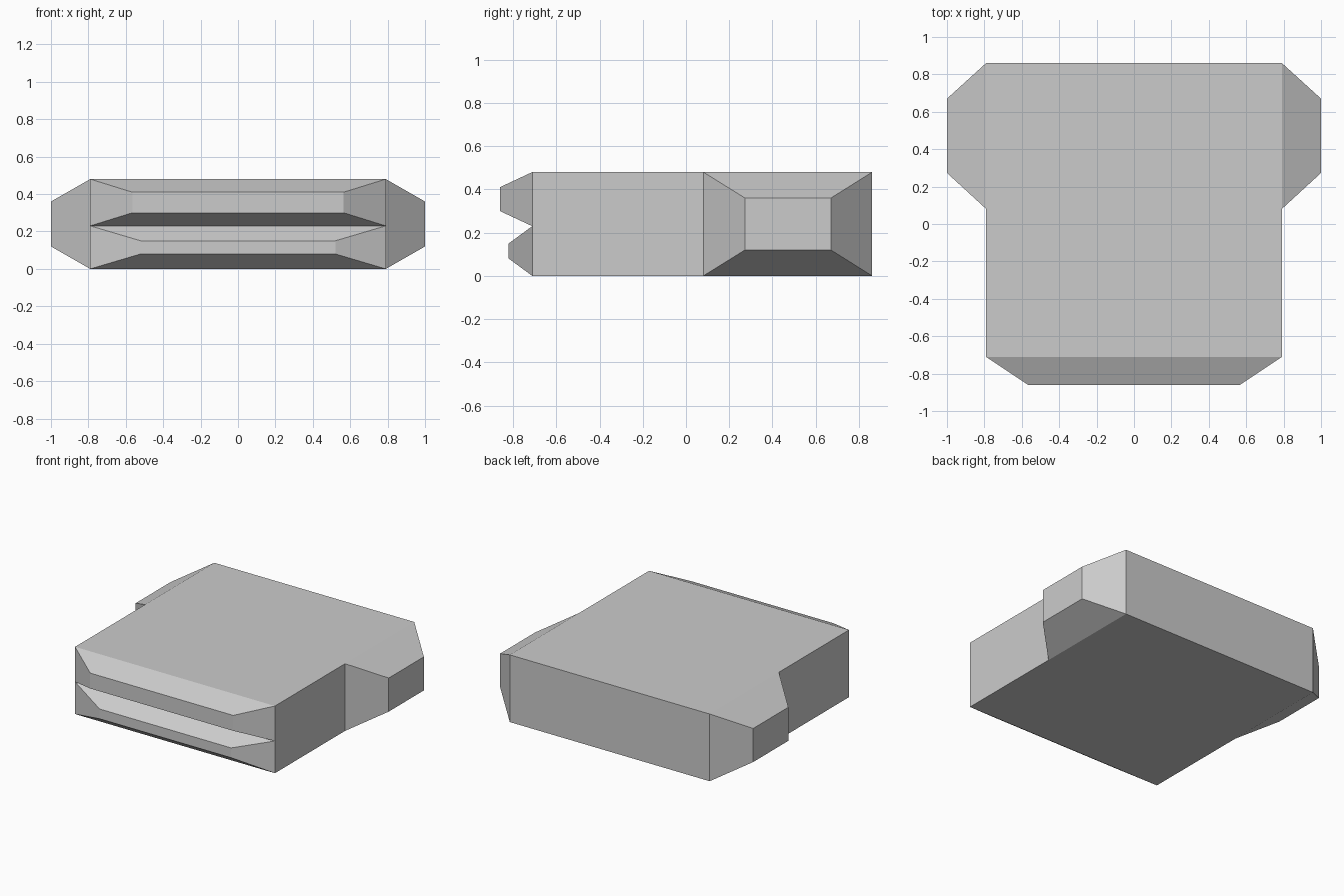
import bpy, bmesh
from mathutils import Vector

if "Cube" in bpy.data.objects:
    bpy.data.objects.remove(bpy.data.objects["Cube"])


def pick(bm, point):
    """Face whose centre is nearest to a point."""
    return min(bm.faces, key=lambda f: (f.calc_center_bounds() - Vector(point)).length)


def split(bm, face, co, no):
    """Cut one face along a plane."""
    bmesh.ops.bisect_plane(bm, geom=[face, *face.edges, *face.verts],
                           plane_co=co, plane_no=no)


def taper(bm, point, lo, hi):
    """Extrude a face into a frustum whose flat tip fills the box lo..hi."""
    face = pick(bm, point)
    mid = face.calc_center_bounds()
    tip = bmesh.ops.extrude_discrete_faces(bm, faces=[face])["faces"][0]
    for v in tip.verts:
        v.co = [hi[i] if v.co[i] > mid[i] else lo[i] for i in range(3)]


bm = bmesh.new()

# Main block
bmesh.ops.create_cube(bm, size=1)
for v in bm.verts:
    v.co = (v.co.x * 1.58, 0.075 + v.co.y * 1.572, 0.24 + v.co.z * 0.48)

# Divide the sides and the front into the panels that get tapered
for s in (-1, 1):
    split(bm, pick(bm, (s * 0.79, 0.075, 0.24)), (0, 0.08, 0), (0, 1, 0))
split(bm, pick(bm, (0, -0.711, 0.24)), (0, 0, 0.23), (0, 0, 1))

# Side wings
for s in (-1, 1):
    taper(bm, (s * 0.79, 0.47, 0.24), (s, 0.273, 0.12), (s, 0.67, 0.36))

# Upper and lower front lips
taper(bm, (0, -0.711, 0.355), (-0.565, -0.861, 0.30), (0.565, -0.861, 0.41))
taper(bm, (0, -0.711, 0.115), (-0.52, -0.82, 0.08), (0.52, -0.82, 0.15))

bmesh.ops.recalc_face_normals(bm, faces=bm.faces)
mesh = bpy.data.meshes.new("block_body")
bm.to_mesh(mesh)
bm.free()
bpy.context.collection.objects.link(bpy.data.objects.new("block_body", mesh))
